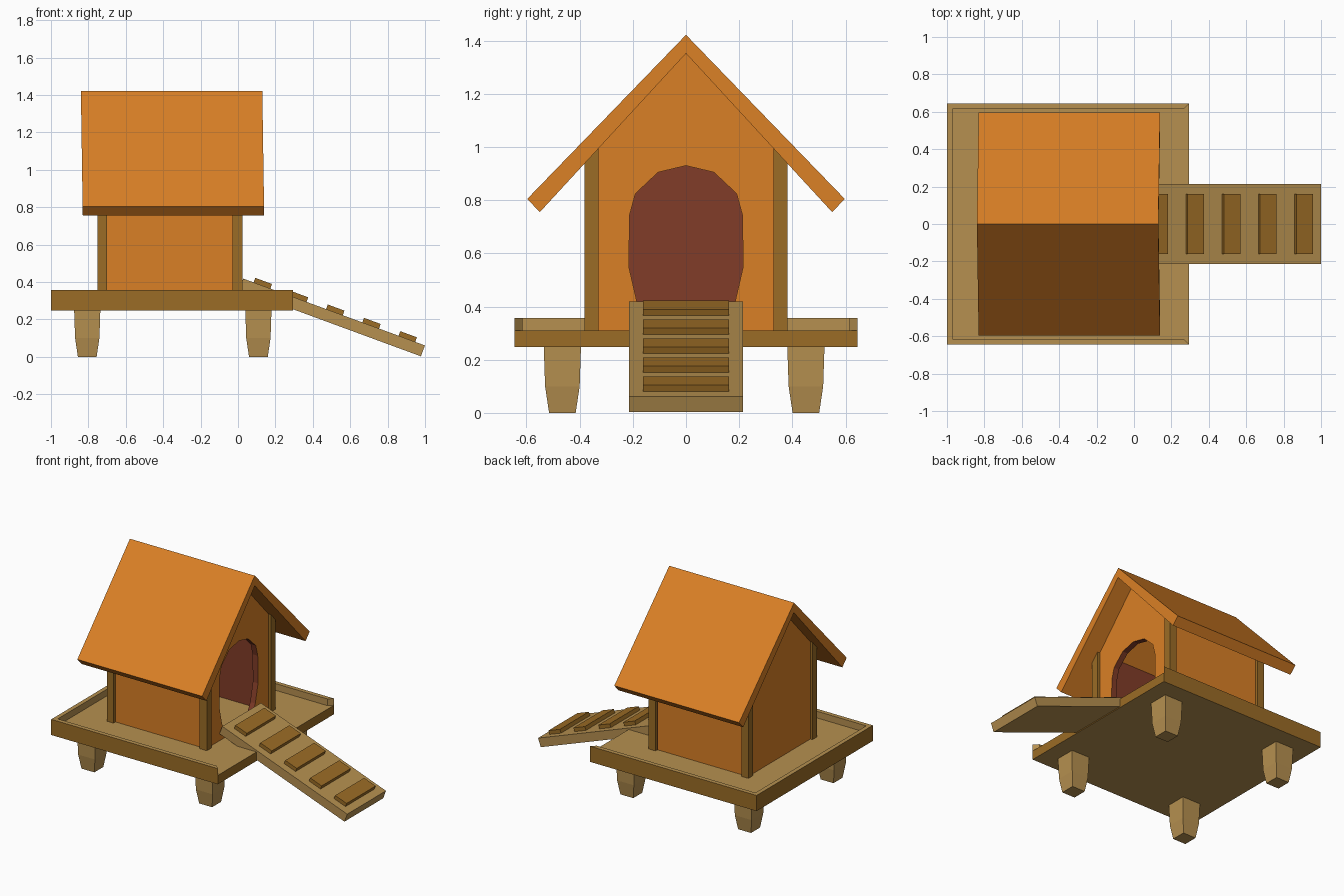
import bpy, bmesh, math
from mathutils import Vector

if "Cube" in bpy.data.objects:
    bpy.data.objects.remove(bpy.data.objects["Cube"])


def material(name, rgb):
    m = bpy.data.materials.new(name)
    m.diffuse_color = (*rgb, 1)
    m.use_nodes = True
    m.node_tree.nodes["Principled BSDF"].inputs["Base Color"].default_value = m.diffuse_color
    return m


ORANGE = material("orange paint", (0.70, 0.216, 0.019))
TAN = material("tan wood", (0.468, 0.279, 0.08))
BROWN = material("brown wood", (0.328, 0.15, 0.019))
RED = material("dark red interior", (0.22, 0.045, 0.021))


def finish(bm, name, mats, rule=None):
    """Make an object; rule(normal, centre) gives the material index of a face."""
    bmesh.ops.recalc_face_normals(bm, faces=bm.faces)
    bm.normal_update()
    if rule:
        for f in bm.faces:
            f.material_index = int(rule(f.normal, f.calc_center_median()))
    me = bpy.data.meshes.new(name)
    bm.to_mesh(me)
    bm.free()
    for m in mats:
        me.materials.append(m)
    ob = bpy.data.objects.new(name, me)
    bpy.context.collection.objects.link(ob)
    return ob


def prism(name, axis, pts, lo, hi, mats, rule=None):
    """Extrude a flat profile along x (yz profile), y (xz) or z (xy)."""
    def place(p, t):
        a, b = p
        return {"x": (t, a, b), "y": (a, t, b), "z": (a, b, t)}[axis]
    bm = bmesh.new()
    rings = [[bm.verts.new(place(p, t)) for p in pts] for t in (lo, hi)]
    bm.faces.new(rings[0])
    bm.faces.new(rings[1])
    n = len(pts)
    for i in range(n):
        j = (i + 1) % n
        bm.faces.new((rings[0][i], rings[0][j], rings[1][j], rings[1][i]))
    return finish(bm, name, mats, rule)


# Platform floor and the mitred rail around three sides
X0, X1, W, FLOOR = -1.0, 0.295, 0.645, 0.31
prism("platform", "z", [(X0, -W), (X1, -W), (X1, W), (X0, W)], 0.247, FLOOR,
      [TAN, BROWN], lambda n, c: abs(n.z) < 0.5)
R = 0.03
prism("platform_rail", "z",
      [(X1, -W), (X0, -W), (X0, W), (X1, W), (X1 - R, W - R),
       (X0 + R, W - R), (X0 + R, R - W), (X1 - R, R - W)],
      FLOOR, 0.357, [TAN, BROWN],
      lambda n, c: abs(n.z) < 0.5 and (abs(c.y) > W - 0.005 or c.x < X0 + 0.005))

# Tapered legs
for cx in (-0.806, 0.109):
    for cy in (-0.465, 0.451):
        bm = bmesh.new()
        rings = []
        for z, h in ((0.0, 0.05), (0.1, 0.065), (0.25, 0.07)):
            rings.append([bm.verts.new((cx + sx * h, cy + sy * h, z))
                          for sx, sy in ((-1, -1), (1, -1), (1, 1), (-1, 1))])
        bm.faces.new(rings[0])
        bm.faces.new(rings[-1])
        for a, b in zip(rings, rings[1:]):
            for i in range(4):
                j = (i + 1) % 4
                bm.faces.new((a[i], a[j], b[j], b[i]))
        finish(bm, "leg", [TAN])


def roof_z(y):
    """Height of the roof underside."""
    return 1.352 - 1.085 * abs(y)


# Corner posts and side walls
H = 0.36
for s in (-1, 1):
    for x0, x1 in ((-0.752, -0.70), (-0.03, 0.025)):
        prism("corner_post", "x", [(s * 0.33, FLOOR), (s * 0.382, FLOOR),
              (s * 0.382, roof_z(0.382)), (s * 0.33, roof_z(0.33))], x0, x1, [BROWN])
    prism("side_wall", "x", [(s * 0.33, FLOOR), (s * H, FLOOR), (s * H, roof_z(H)),
          (s * 0.33, roof_z(0.33))], -0.735, 0.005, [RED, ORANGE],
          lambda n, c, s=s: n.y * s > 0.9)

# Gable walls, the front one with an arched doorway
gable = [(H, FLOOR), (H, roof_z(H)), (0, roof_z(0)), (-H, roof_z(H)), (-H, FLOOR)]
prism("back_gable", "x", gable, -0.735, -0.70, [RED, ORANGE], lambda n, c: n.x < -0.9)
half = [(0.13, FLOOR), (0.185, 0.42), (0.215, 0.55), (0.212, 0.745), (0.19, 0.825), (0.105, 0.905)]
arch = [(-y, z) for y, z in half] + [(0, 0.93)] + half[::-1]
prism("door_gable", "x", gable + arch, -0.035, 0.005, [RED, ORANGE], lambda n, c: n.x > 0.9)

# Pitched roof, leaning back very slightly
roof = prism("roof", "x", [(0, 1.422), (0.597, 0.805), (0.55, 0.755), (0, 1.352),
             (-0.55, 0.755), (-0.597, 0.805)], -0.83, 0.14, [ORANGE])
for v in roof.data.vertices:
    v.co.x -= 0.01 * (v.co.z - 0.755) / 0.667

# Ramp and its steps, laid along the slope from the lower end upwards
ANG = math.radians(20.2)
along = Vector((-math.cos(ANG), math.sin(ANG)))
up = Vector((math.sin(ANG), math.cos(ANG)))
foot = Vector((0.978, 0.003))


def ramp_part(name, a, b, low, high, w, mat):
    pts = [foot + along * t + up * h for t, h in ((a, low), (b, low), (b, high), (a, high))]
    prism(name, "y", pts, -w, w, [mat])


ramp_part("ramp", 0, 1.035, 0, 0.062, 0.215, TAN)
for i in range(5):
    t = 0.055 + i * 0.2065
    ramp_part("ramp_step", t, t + 0.095, 0.05, 0.088, 0.161, BROWN)
